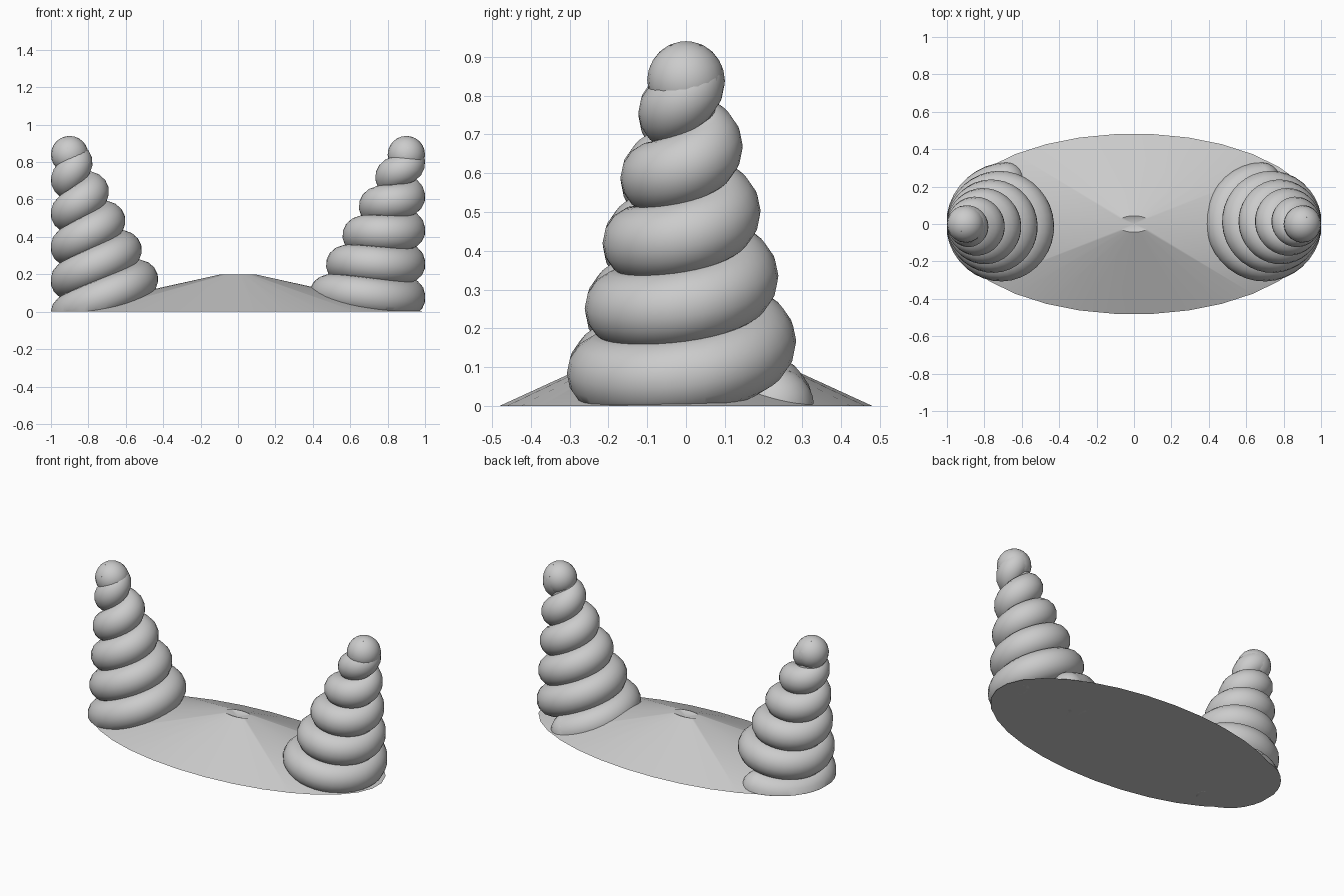
import bpy
import bmesh
from math import sin, cos, pi, radians
from mathutils import Matrix, Vector

cube = bpy.data.objects.get("Cube")
if cube:
    bpy.data.objects.remove(cube, do_unlink=True)

grey = bpy.data.materials.new("stone_grey")
grey.use_nodes = True
color = (0.6, 0.6, 0.6, 1)
grey.diffuse_color = color
grey.node_tree.nodes["Principled BSDF"].inputs["Base Color"].default_value = color


def finish(bm, name):
    """Turn a bmesh into a smooth-shaded object."""
    bmesh.ops.recalc_face_normals(bm, faces=bm.faces)
    mesh = bpy.data.meshes.new(name)
    bm.to_mesh(mesh)
    bm.free()
    mesh.materials.append(grey)
    obj = bpy.data.objects.new(name, mesh)
    bpy.context.collection.objects.link(obj)
    bpy.ops.object.select_all(action="DESELECT")
    obj.select_set(True)
    bpy.context.view_layer.objects.active = obj
    bpy.ops.object.shade_smooth_by_angle(angle=radians(35))
    return obj


def bridge(bm, a, b):
    n = len(a)
    for i in range(n):
        bm.faces.new((a[i], a[(i + 1) % n], b[(i + 1) % n], b[i]))


# Oval base: a low elliptic cone with a small dimple on top
def base_mound(sides=32):
    bm = bmesh.new()

    def ring(a, b, z):
        angles = [2 * pi * (i + 0.5) / sides for i in range(sides)]
        return [bm.verts.new((a * cos(t), b * sin(t), z)) for t in angles]

    foot, rim = ring(1, 0.483, 0), ring(0.092, 0.044, 0.2)
    bm.faces.new(foot)
    bridge(bm, foot, rim)
    dimple = bm.verts.new((0, 0, 0.18))
    for i in range(sides):
        bm.faces.new((rim[i], rim[(i + 1) % sides], dimple))
    finish(bm, "base_mound")


# Coiled tower: a round tube wound up a leaning cone, with ball ends
def coil_tower(name, side):
    turns, steps, sides = 5, 36, 16
    tube, coil, lean = 0.1, 0.23, radians(14.5)
    height = 0.84 / cos(lean)
    bm = bmesh.new()
    rings = []
    for s in range(turns * steps + 1):
        f = s / (turns * steps)
        angle = pi / 2 + 2 * pi * turns * f
        out = Vector((cos(angle), sin(angle), 0))
        centre = out * coil * (1 - f) + Vector((0, 0, height * f))
        rings.append([bm.verts.new(centre + out * tube * cos(a) + Vector((0, 0, tube * sin(a))))
                      for a in (2 * pi * i / sides for i in range(sides))])
    for a, b in zip(rings, rings[1:]):
        bridge(bm, a, b)
    bm.faces.new(rings[0])
    bm.faces.new(rings[-1])
    for end in ((0, coil, 0), (0, 0, height)):
        bmesh.ops.create_uvsphere(bm, u_segments=20, v_segments=12, radius=tube,
                                  matrix=Matrix.Translation(end))

    # Lean outward, then press the underside flat on the ground
    bm.transform(Matrix.Translation((side * 0.683, 0, 0)) @ Matrix.Rotation(side * lean, 4, "Y"))
    bmesh.ops.bisect_plane(bm, geom=bm.verts[:] + bm.edges[:] + bm.faces[:],
                           plane_co=(0, 0, 0), plane_no=(0, 0, 1))
    for v in bm.verts:
        v.co.z = max(v.co.z, 0)
        v.co.x = max(-1, min(1, v.co.x))
    finish(bm, name)


base_mound()
coil_tower("left_coil_tower", 1)
coil_tower("right_coil_tower", -1)
